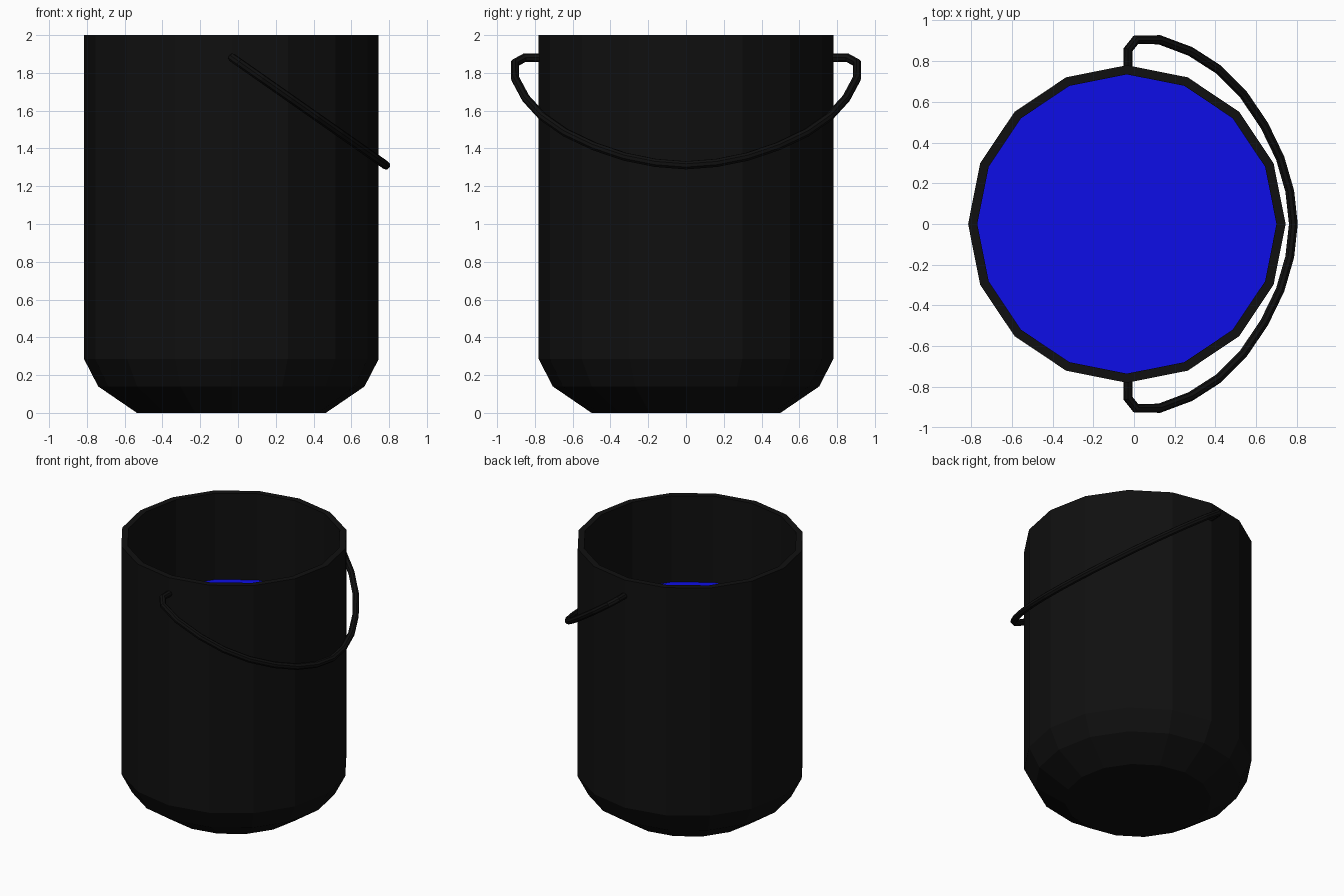
import bpy, bmesh, math

if "Cube" in bpy.data.objects:
    bpy.data.objects.remove(bpy.data.objects["Cube"])

CX, SIDES = -0.035, 16   # bucket axis and facet count


def material(name, color):
    m = bpy.data.materials.new(name)
    m.diffuse_color = (*color, 1)
    m.use_nodes = True
    m.node_tree.nodes["Principled BSDF"].inputs["Base Color"].default_value = m.diffuse_color
    return m


black = material("black", (0.005, 0.005, 0.005))
blue = material("blue", (0.004, 0.004, 0.8))


def lathe(name, profile, mat):
    """Rings of SIDES vertices from (radius, z) points, capped at both ends."""
    bm = bmesh.new()
    rings = []
    for r, z in profile:
        angles = [2 * math.pi * i / SIDES for i in range(SIDES)]
        rings.append([bm.verts.new((CX + r * math.cos(a), r * math.sin(a), z)) for a in angles])
    for a, b in zip(rings, rings[1:]):
        for i in range(SIDES):
            j = (i + 1) % SIDES
            bm.faces.new((a[i], a[j], b[j], b[i]))
    if len(rings) > 1:
        bm.faces.new(rings[0][::-1])
    bm.faces.new(rings[-1])
    me = bpy.data.meshes.new(name)
    bm.to_mesh(me)
    bm.free()
    ob = bpy.data.objects.new(name, me)
    me.materials.append(mat)
    bpy.context.collection.objects.link(ob)
    return ob


# Bucket: outside wall up, over the rim, inside wall down to the floor
lathe("bucket", [(0.5, 0), (0.705, 0.14), (0.78, 0.285), (0.78, 2.0),
                 (0.735, 2.0), (0.735, 0.30), (0.67, 0.17), (0.49, 0.045)], black)

# Liquid surface inside the bucket
lathe("liquid", [(0.735, 1.35)], blue)

# Handle: half path (x, y) mirrored in y, lying in a tilted plane
half = [(-0.03, 0.755), (-0.03, 0.855), (0.01, 0.906), (0.125, 0.905), (0.277, 0.848),
        (0.414, 0.76), (0.537, 0.637), (0.64, 0.485), (0.718, 0.324), (0.765, 0.162)]
path = half + [(0.783, 0)] + [(x, -y) for x, y in reversed(half)]
curve = bpy.data.curves.new("handle", 'CURVE')
curve.dimensions = '3D'
curve.bevel_depth = 0.023
curve.bevel_resolution = 2
curve.use_fill_caps = True
spline = curve.splines.new('POLY')
spline.points.add(len(path) - 1)
for p, (x, y) in zip(spline.points, path):
    p.co = (x, y, 1.88 - 0.70 * (x + 0.03), 1)
spline.use_smooth = False
curve.materials.append(black)
handle = bpy.data.objects.new("handle", curve)
bpy.context.collection.objects.link(handle)
bpy.context.view_layer.objects.active = handle
handle.select_set(True)
bpy.ops.object.convert(target='MESH')
